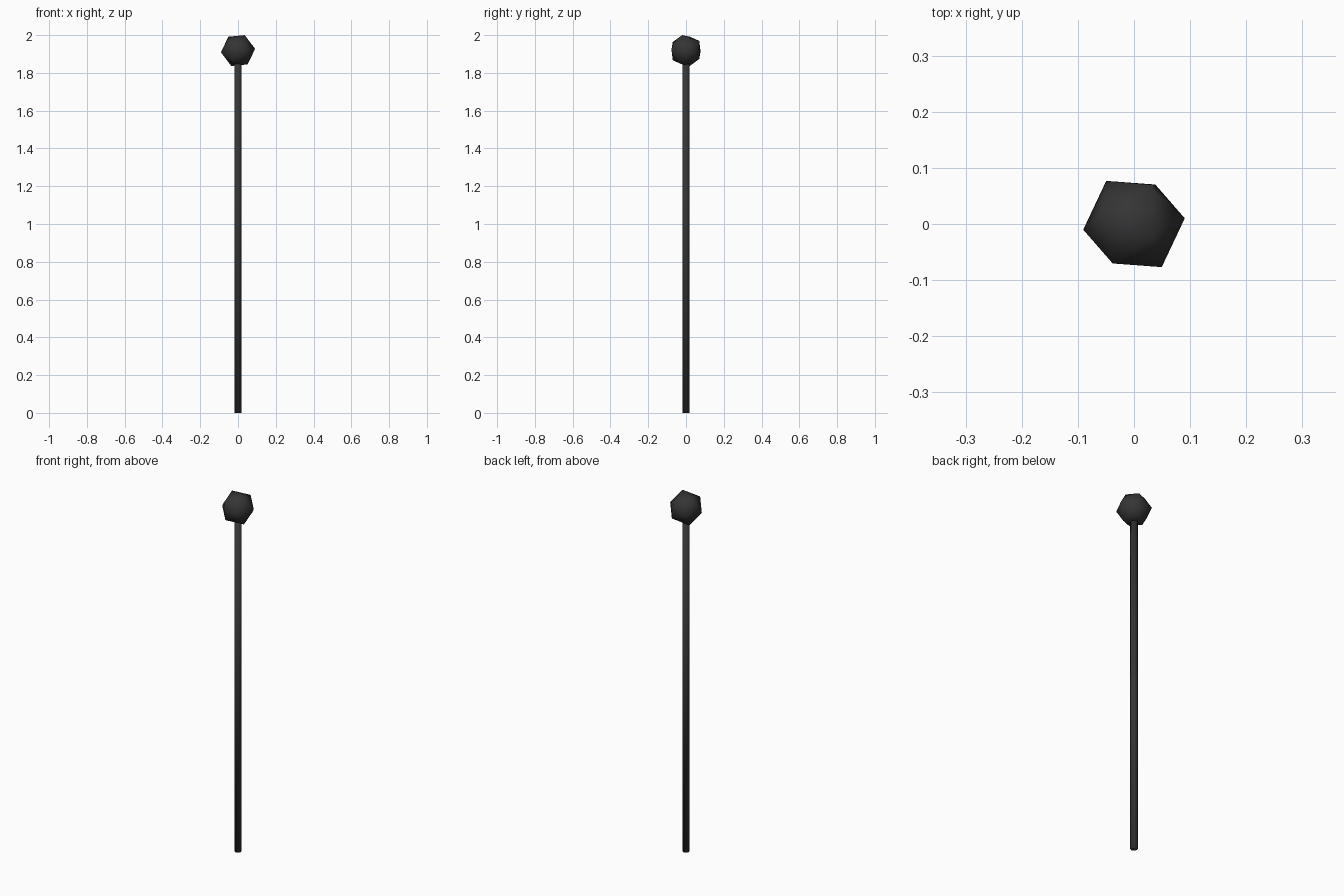
import bpy
from mathutils import Matrix, Vector

if "Cube" in bpy.data.objects:
    bpy.data.objects.remove(bpy.data.objects["Cube"])

black = bpy.data.materials.new("dark_charcoal")
black.diffuse_color = (0.035, 0.035, 0.035, 1)
black.use_nodes = True
black.node_tree.nodes["Principled BSDF"].inputs["Base Color"].default_value = black.diffuse_color


def finish(obj, name):
    obj.name = name
    obj.data.materials.append(black)
    for p in obj.data.polygons:
        p.use_smooth = True


# long thin rod, low-poly and smooth shaded through the caps
bpy.ops.mesh.primitive_cylinder_add(vertices=8, radius=0.019, depth=1.9,
                                    location=(0, 0, 0.95))
finish(bpy.context.object, "rod")

# knob: a tilted icosahedron
bpy.ops.mesh.primitive_ico_sphere_add(subdivisions=1, radius=0.0915)
knob = bpy.context.object
# frame of the solid: three two-fold axes
c = Vector((-0.1, 0, 1)).normalized()
a = Vector((0.425, 0.9, 0.043))
a = (a - a.dot(c) * c).normalized()
b = c.cross(a)
phi = (1 + 5 ** 0.5) / 2
# first solid axis = middle of an edge, second = along that edge
vs = knob.data.vertices
e = knob.data.edges[0].vertices
p, q = vs[e[0]].co.copy(), vs[e[1]].co.copy()
up = (p + q).normalized()
along = (p - q).normalized()
side = up.cross(along)
src = Matrix((side, along, up))
dst = Matrix((-a, b, c)).transposed()
if dst.determinant() * src.determinant() < 0:
    dst = Matrix((a, b, c)).transposed()
knob.data.transform((dst @ src).to_4x4())
top = max(v.co.z for v in vs)
knob.location = (0, 0, 2 - top)
finish(knob, "knob")
